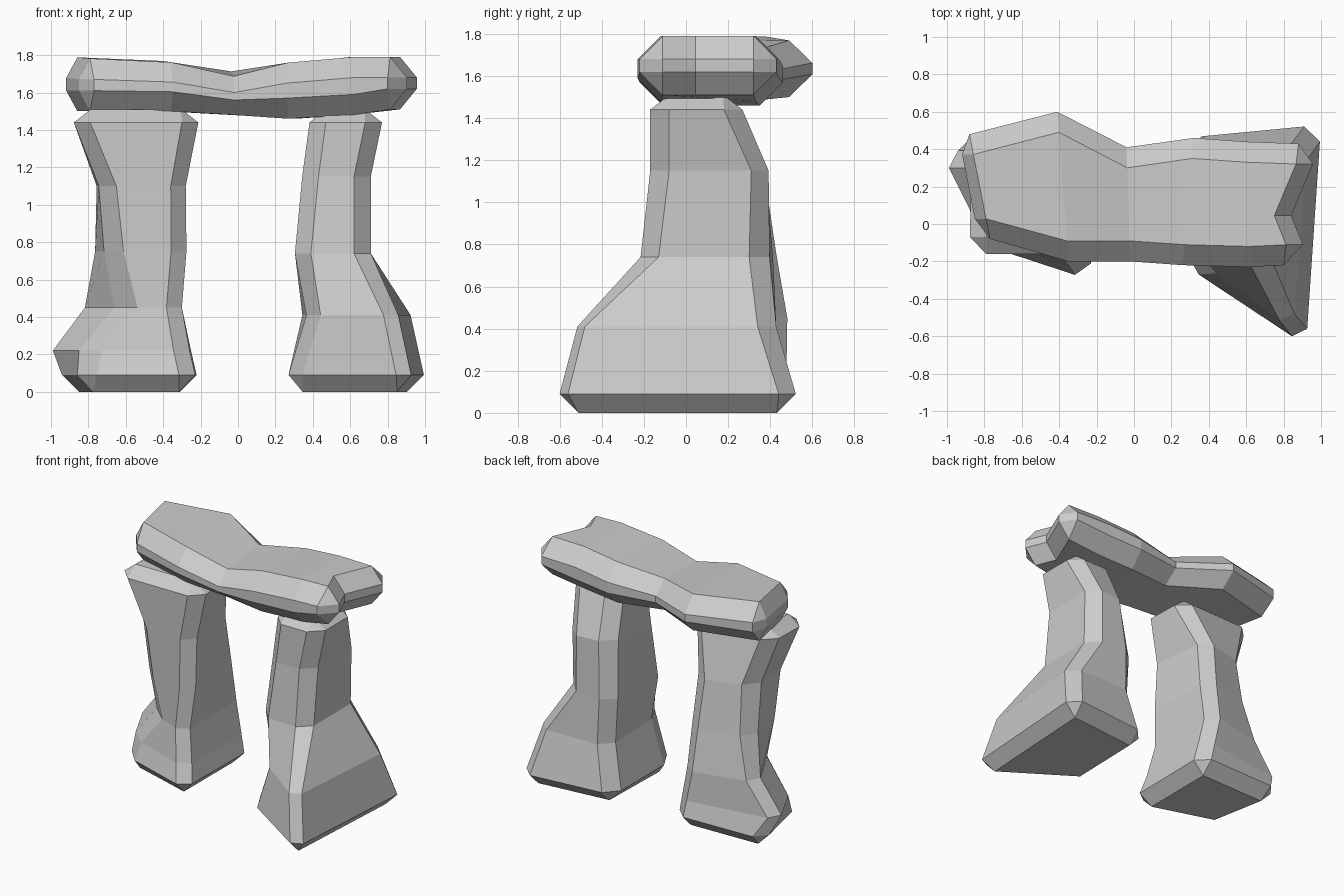
import bpy, bmesh
from mathutils import Vector

if "Cube" in bpy.data.objects:
    bpy.data.objects.remove(bpy.data.objects["Cube"])


def stone(name, sections, cut, start_push, end_push, dent=None):
    """Loft four-cornered sections with chamfered corners and bevelled ends."""
    bm = bmesh.new()
    sections = [[Vector(p) for p in s] for s in sections]

    def step(a, b):
        d = b - a
        return d.normalized() * min(cut, d.length * 0.4)

    # Each corner becomes two vertices, giving an eight-sided ring
    rings = []
    for s in sections:
        ring = []
        for i in range(4):
            ring.append(bm.verts.new(s[i] + step(s[i], s[i - 1])))
            ring.append(bm.verts.new(s[i] + step(s[i], s[(i + 1) % 4])))
        rings.append(ring)
    for r, q in zip(rings, rings[1:]):
        for i in range(8):
            j = (i + 1) % 8
            bm.faces.new((r[i], r[j], q[j], q[i]))

    # Bevelled end: small corner triangles, sloping strips and a flat cap
    for s, ring, push in ((sections[0], rings[0], start_push),
                          (sections[-1], rings[-1], end_push)):
        cap = [bm.verts.new(s[i] + step(s[i], s[i - 1])
                            + step(s[i], s[(i + 1) % 4]) + Vector(push))
               for i in range(4)]
        for i in range(4):
            j = (i + 1) % 4
            bm.faces.new((ring[2 * i], ring[2 * i + 1], cap[i]))
            bm.faces.new((ring[2 * i + 1], ring[2 * j], cap[j], cap[i]))
        bm.faces.new(cap)

    # Optional worn hollow in the last end: split its long edges, push them in
    if dent:
        last = rings[-1]
        pairs = [(last[1], last[2]), (cap[0], cap[1]),
                 (cap[2], cap[3]), (last[5], last[6])]
        edges = [next(e for e in a.link_edges if e.other_vert(a) is b)
                 for a, b in pairs]
        cut_geom = bmesh.ops.subdivide_edges(bm, edges=edges, cuts=1)
        for v in {g for g in cut_geom["geom_inner"]
                  if isinstance(g, bmesh.types.BMVert)}:
            v.co += Vector(dent)

    bmesh.ops.recalc_face_normals(bm, faces=bm.faces)
    mesh = bpy.data.meshes.new(name)
    bm.to_mesh(mesh)
    bm.free()
    obj = bpy.data.objects.new(name, mesh)
    bpy.context.collection.objects.link(obj)


def pillar(name, levels):
    """Levels: height, then front-left, front-right, back-right, back-left."""
    stone(name, [[(x, y, z) for x, y in corners] for z, *corners in levels],
          0.09, (0, 0, -0.09), (0, 0, 0.07))


# Left upright
pillar("left_pillar", [
    (0.09, (-.84, -.10), (-.23, -.30), (-.22, .48), (-.96, .46)),
    (0.22, (-.81, -.06), (-.26, -.26), (-.25, .49), (-1.03, .38)),
    (0.45, (-.62, -.08), (-.30, -.22), (-.30, .50), (-.86, .38)),
    (0.75, (-.70, -.10), (-.27, -.19), (-.31, .45), (-.78, .34)),
    (1.10, (-.74, -.13), (-.27, -.17), (-.33, .40), (-.76, .29)),
    (1.44, (-.88, -.16), (-.21, -.16), (-.22, .27), (-.87, .25)),
])

# Right upright with its broad, splayed foot
pillar("right_pillar", [
    (0.09, (.27, -.22), (.92, -.65), (1.0, .53), (.27, .46)),
    (0.41, (.37, -.21), (.85, -.57), (.93, .43), (.34, .42)),
    (0.74, (.30, -.20), (.71, -.22), (.71, .39), (.33, .42)),
    (1.15, (.34, -.17), (.71, -.17), (.71, .40), (.36, .37)),
    (1.44, (.38, -.17), (.77, -.17), (.77, .27), (.39, .26)),
])

# Lintel: front x, back x, front y, back y, bottom z, front top z, back top z
lintel = [
    (-.77, -.88, -.08, .48, 1.50, 1.78, 1.79),
    (-.35, -.41, -.20, .60, 1.50, 1.76, 1.77),
    (-.02, -.04, -.20, .41, 1.48, 1.68, 1.72),
    (.26, .32, -.22, .46, 1.46, 1.76, 1.76),
    (.62, .60, -.23, .44, 1.48, 1.79, 1.79),
    (.80, .88, -.22, .43, 1.51, 1.79, 1.79),
]
stone("lintel", [[(xf, yf, z0), (xb, yb, z0), (xb, yb, zb), (xf, yf, zf)]
                 for xf, xb, yf, yb, z0, zf, zb in lintel],
      0.11, (-.06, 0, 0), (.09, 0, 0), (-.09, -.06, 0))
